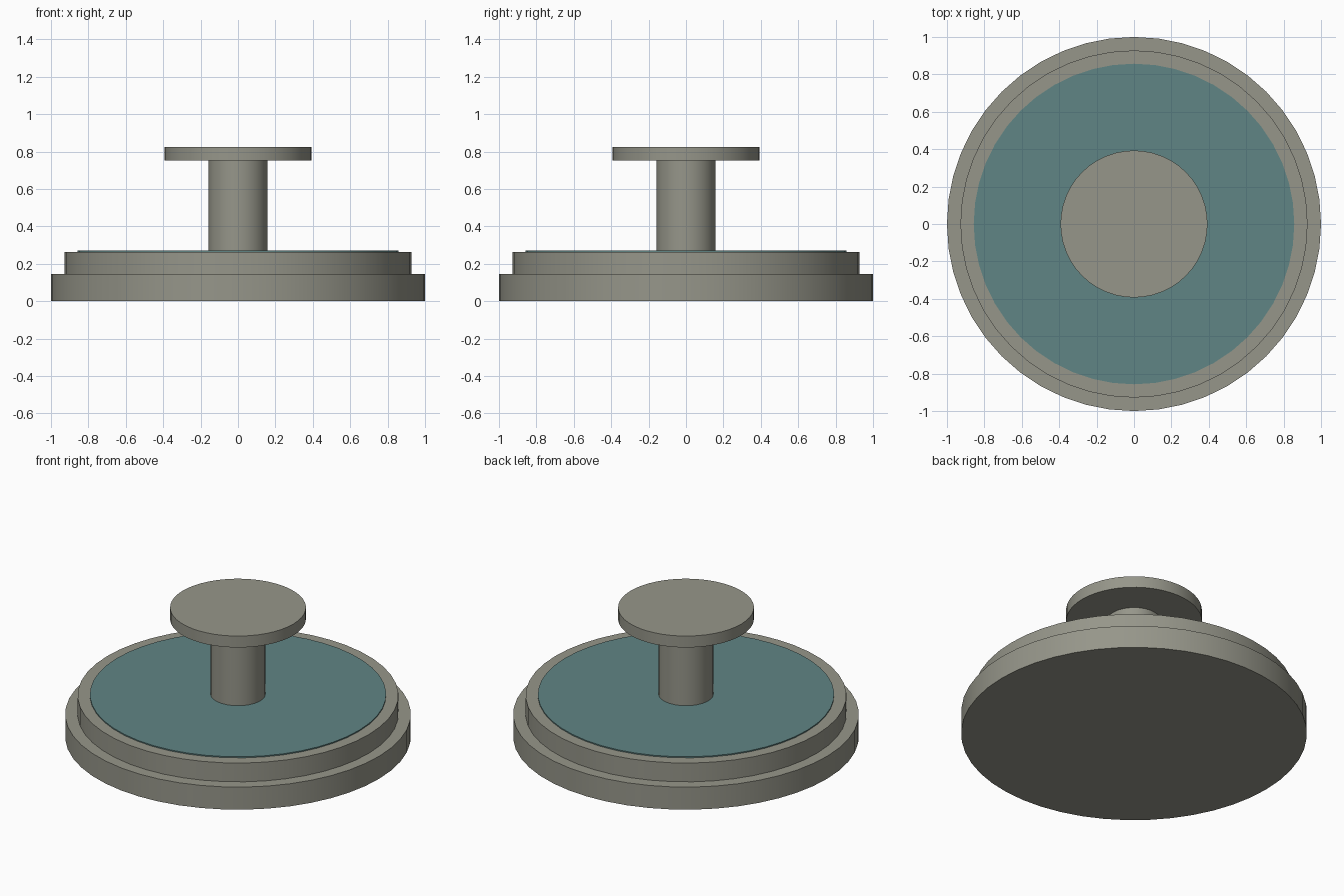
import bpy
import math

if "Cube" in bpy.data.objects:
    bpy.data.objects.remove(bpy.data.objects["Cube"])


def material(name, rgb):
    m = bpy.data.materials.new(name)
    m.diffuse_color = (*rgb, 1.0)
    m.use_nodes = True
    m.node_tree.nodes["Principled BSDF"].inputs["Base Color"].default_value = m.diffuse_color
    return m


stone = material("grey stone", (0.305, 0.305, 0.254))
teal = material("teal water", (0.118, 0.235, 0.232))


def disc(name, radius, z0, z1, mat, sides=48):
    """Upright cylinder between two heights, smooth round the side."""
    bpy.ops.mesh.primitive_cylinder_add(
        vertices=sides, radius=radius, depth=z1 - z0,
        location=(0, 0, (z0 + z1) / 2))
    ob = bpy.context.object
    ob.name = name
    ob.data.materials.append(mat)
    bpy.ops.object.shade_smooth_by_angle(angle=math.radians(30))
    return ob


# Stepped basin
disc("basin_base", 1.0, 0.0, 0.144, stone)
disc("basin_rim", 0.928, 0.144, 0.264, stone)

# Thin water surface just proud of the rim
disc("water", 0.857, 0.264, 0.271, teal)

# Central column and its top plate
disc("column", 0.158, 0.271, 0.752, stone)
disc("top_plate", 0.393, 0.752, 0.825, stone)
